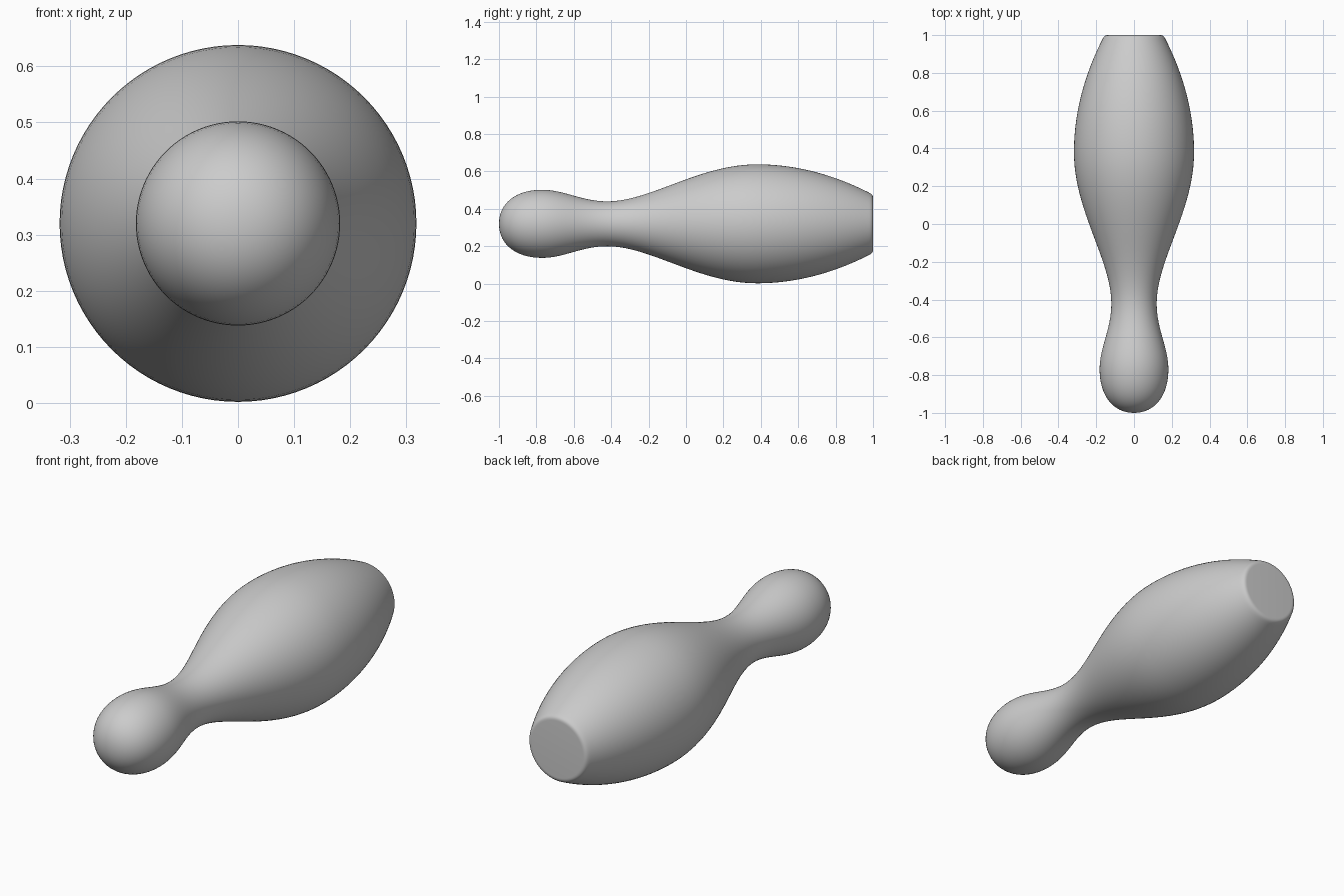
import bpy, bmesh, math
from mathutils import Vector
from mathutils.geometry import interpolate_bezier

if "Cube" in bpy.data.objects:
    bpy.data.objects.remove(bpy.data.objects["Cube"])

AXIS_Z = 0.32
SIDES = 96

# Half profile as bezier spans (position along y, radius) : start, handle, handle, end
spans = [
    ((-1.0, 0.0), (-1.0, 0.11), (-0.91, 0.182), (-0.77, 0.182)),      # rounded head
    ((-0.77, 0.182), (-0.65, 0.182), (-0.56, 0.12), (-0.42, 0.12)),   # neck
    ((-0.42, 0.12), (-0.19, 0.12), (0.07, 0.318), (0.38, 0.318)),     # shoulder
    ((0.38, 0.318), (0.60, 0.318), (0.80, 0.256), (0.968, 0.172)),    # belly
    ((0.968, 0.172), (0.99, 0.161), (1.0, 0.157), (1.0, 0.138)),      # base edge
]
profile = []
for span, steps in zip(spans, (16, 16, 24, 24, 10)):
    pts = interpolate_bezier(*[Vector((0, y, r)) for y, r in span], steps + 1)
    profile += pts[:-1]
profile.append(Vector((0, 1.0, 0.138)))

# Revolve the profile around the y axis
bm = bmesh.new()
tip = bm.verts.new((0, -1, 0))
rings = []
for p in profile[1:]:
    rings.append([bm.verts.new((p.z * math.cos(a), p.y, p.z * math.sin(a)))
                  for a in (2 * math.pi * i / SIDES for i in range(SIDES))])
for i in range(SIDES):
    j = (i + 1) % SIDES
    bm.faces.new((tip, rings[0][i], rings[0][j]))
    for a, b in zip(rings, rings[1:]):
        bm.faces.new((a[i], b[i], b[j], a[j]))

# Flat base
bm.faces.new(rings[-1])
bmesh.ops.recalc_face_normals(bm, faces=bm.faces)

mesh = bpy.data.meshes.new("bowling_pin")
bm.to_mesh(mesh)
bm.free()
pin = bpy.data.objects.new("bowling_pin", mesh)
pin.location.z = AXIS_Z
bpy.context.collection.objects.link(pin)
bpy.context.view_layer.objects.active = pin
pin.select_set(True)
bpy.ops.object.shade_smooth_by_angle(angle=math.radians(40))
